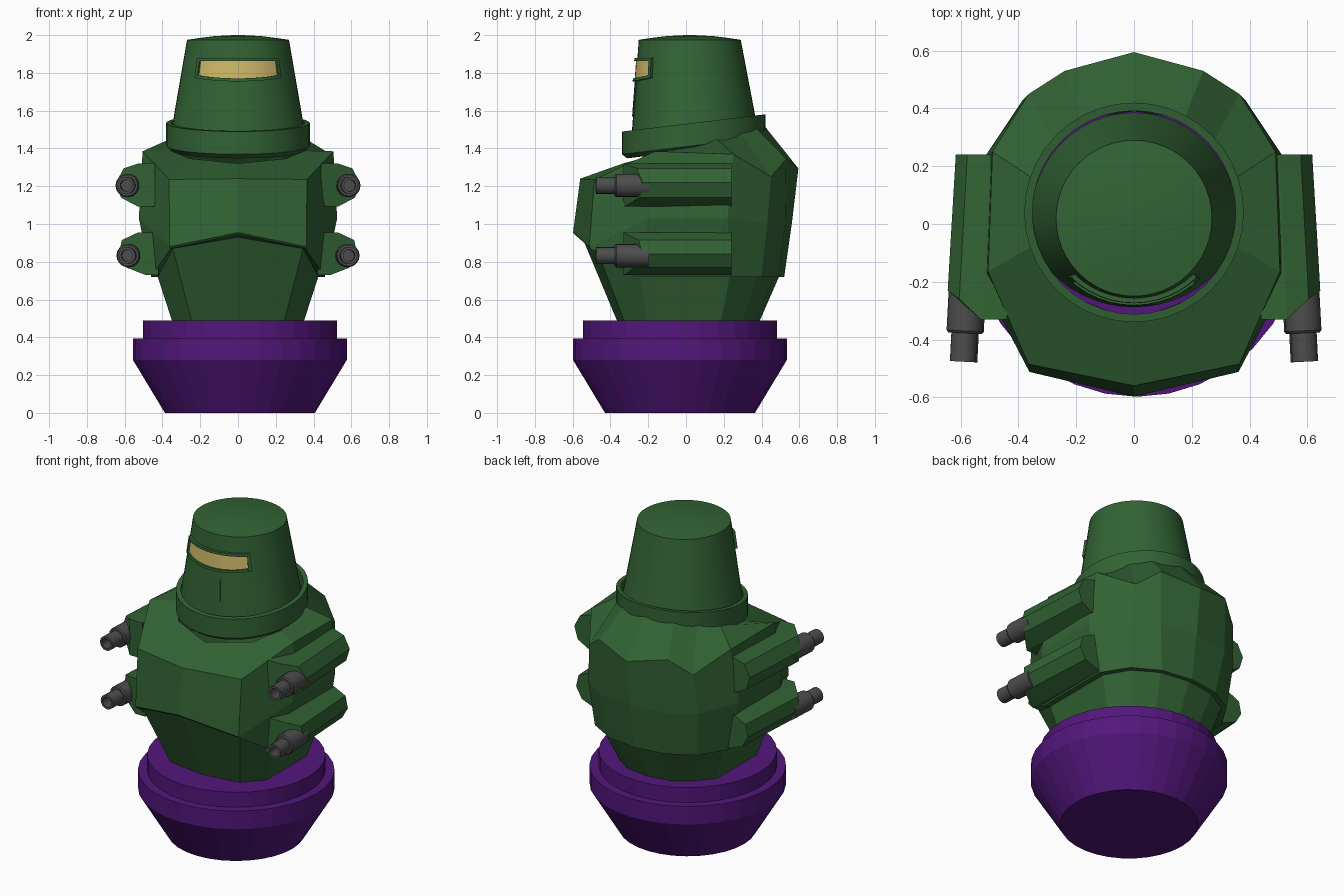
import bpy, bmesh
from math import sin, cos, pi, radians
from mathutils import Matrix

if "Cube" in bpy.data.objects:
    bpy.data.objects.remove(bpy.data.objects["Cube"])


def material(name, color):
    m = bpy.data.materials.new(name)
    m.diffuse_color = (*color, 1)
    m.use_nodes = True
    m.node_tree.nodes["Principled BSDF"].inputs["Base Color"].default_value = m.diffuse_color
    return m


GREEN = material("green", (0.032, 0.125, 0.034))
PURPLE = material("purple", (0.085, 0.008, 0.2))
GOLD = material("gold", (0.62, 0.48, 0.14))
DARK = material("dark_grey", (0.075, 0.075, 0.075))


def loft(name, rings, mat, cap_start=True, cap_end=True, smooth=False):
    """Skin closed rings of points, one after another."""
    bm = bmesh.new()
    vs = [[bm.verts.new(p) for p in r] for r in rings]
    for a, b in zip(vs, vs[1:]):
        n = len(a)
        for i in range(n):
            j = (i + 1) % n
            bm.faces.new((a[i], a[j], b[j], b[i]))
    if cap_start:
        bm.faces.new(vs[0][::-1])
    if cap_end:
        bm.faces.new(vs[-1])
    bmesh.ops.recalc_face_normals(bm, faces=bm.faces)
    me = bpy.data.meshes.new(name)
    bm.to_mesh(me)
    bm.free()
    ob = bpy.data.objects.new(name, me)
    bpy.context.collection.objects.link(ob)
    me.materials.append(mat)
    if smooth:
        bpy.ops.object.select_all(action='DESELECT')
        ob.select_set(True)
        bpy.context.view_layer.objects.active = ob
        bpy.ops.object.shade_smooth_by_angle(angle=radians(30))
    return ob


def circle(r, z, n, cx=0.0, cy=0.0, tilt=0.0):
    pts = []
    for i in range(n):
        a = 2 * pi * i / n
        y = r * sin(a)
        pts.append((cx + r * cos(a), cy + y, z + tilt * y))
    return pts


# Base: stepped tapered tub
base_profile = [(0.397, 0), (0.566, 0.28), (0.566, 0.395), (0.513, 0.395), (0.513, 0.49)]
loft("base", [circle(r, z, 32, 0.01, -0.032) for r, z in base_profile], PURPLE)


# Body: faceted shell, each ring given as its right half from front to back
def mirrored(half):
    return half + [(-x, y, z) for x, y, z in half[-2:0:-1]]


neck = [(0.375 * sin(a), 0.04 - 0.375 * cos(a), 1.42 - 0.1 * cos(a))
        for a in (0, 0.75, 1.25, 1.9, 2.3, 2.65, pi)]
shoulder = [(0, -0.56, 1.24), (0.365, -0.485, 1.236), (0.505, -0.165, 1.385), (0.49, 0.25, 1.37),
            (0.365, 0.45, 1.25), (0.24, 0.53, 1.345), (0, 0.595, 1.294)]
middle = [(0, -0.598, 0.955), (0.362, -0.512, 0.88), (0.525, -0.2, 1.03), (0.525, 0.22, 1.03),
          (0.385, 0.43, 1.0), (0.24, 0.525, 1.0), (0, 0.56, 1.0)]
rim = [(0, -0.59, 0.945), (0.358, -0.505, 0.87), (0.46, -0.27, 0.72), (0.46, 0.24, 0.72),
       (0.36, 0.4, 0.72), (0.2, 0.49, 0.72), (0, 0.52, 0.72)]
waist = [(0, -0.55, 0.93), (0.345, -0.475, 0.87), (0.425, -0.24, 0.72), (0.425, 0.23, 0.72),
         (0.34, 0.375, 0.72), (0.19, 0.465, 0.72), (0, 0.492, 0.72)]
foot = [(0, -0.362, 0.48), (0.243, -0.325, 0.48), (0.347, -0.21, 0.48), (0.347, 0.185, 0.48),
        (0.25, 0.3, 0.48), (0.15, 0.365, 0.48), (0, 0.387, 0.48)]
loft("body", [mirrored(h) for h in (neck, shoulder, middle, rim, waist, foot)],
     GREEN, False, False)

# Collar: tilted open tube around the neck
collar_profile = [(0.352, 1.39), (0.38, 1.415), (0.38, 1.535), (0.352, 1.535), (0.352, 1.39)]
loft("collar", [circle(r, z, 40, 0, 0.04, 0.12) for r, z in collar_profile],
     GREEN, False, False, True)


# Head: tapered drum, flatter at the front, with a shallow dome
def head_point(a, z, off=0.0, scale=1.0):
    """Angle 0 is the front; off lifts the point from the surface."""
    d = max(0, 1.975 - z)
    rx = 0.27 + 0.172 * d + off
    ry = 0.27 + (0.075 if cos(a) > 0 else 0.19) * d + off
    return (scale * rx * sin(a), 0.02 - scale * ry * cos(a), z)


head_rings = [(1.47, 1), (1.72, 1), (1.975, 1), (1.985, 0.75), (1.995, 0.45), (2.0, 0.08)]
loft("head", [[head_point(2 * pi * i / 48, z, 0, s) for i in range(48)] for z, s in head_rings],
     GREEN, False, True, True)


# Visor and face plate: curved panels that follow the head
def panel(name, a0, a1, low, high, off, mat, dip_low=0.0, dip_high=0.0, steps=12):
    rings = []
    for i in range(steps + 1):
        a = a0 + (a1 - a0) * i / steps
        k = max(0, (cos(a) - 0.71) / 0.29)
        z0, z1 = low - dip_low * k, high - dip_high * k
        rings.append([head_point(a, z0, -0.02), head_point(a, z0, off),
                      head_point(a, z1, off), head_point(a, z1, -0.02)])
    return loft(name, rings, mat, smooth=True)


panel("visor", -0.75, 0.75, 1.785, 1.865, 0.006, GOLD, 0.018, 0)
panel("visor_frame_top", -0.8, 0.8, 1.862, 1.878, 0.016, GREEN)
panel("visor_frame_bottom", -0.8, 0.8, 1.773, 1.789, 0.016, GREEN, 0.018, 0.018)
for side, s in (("left", -1), ("right", 1)):
    panel("visor_frame_" + side, s * 0.735, s * 0.8, 1.773, 1.878, 0.016, GREEN, steps=2)
panel("face_plate", -0.2, 0.2, 1.57, 1.76, 0.005, GREEN, steps=6)

# Gun pods: cross-sections in x, z, slanted at the front
pod_sections = {
    "upper": [(0.44, 1.32), (0.53, 1.32), (0.605, 1.295), (0.645, 1.22),
              (0.62, 1.14), (0.53, 1.092), (0.44, 1.092)],
    "lower": [(0.42, 0.955), (0.53, 0.955), (0.615, 0.915), (0.632, 0.84),
              (0.592, 0.77), (0.49, 0.73), (0.42, 0.73)],
}
gun_centres = {"upper": (0.578, 1.204), "lower": (0.573, 0.833)}
# Barrel profile: radius and distance forward, ending in a hollow muzzle
barrel_profile = [(0.062, 0.0), (0.062, 0.17), (0.056, 0.178), (0.045, 0.178),
                  (0.045, 0.277), (0.031, 0.277), (0.031, 0.2)]

for level, section in pod_sections.items():
    cx, cz = gun_centres[level]
    for side, s in (("left", -1), ("right", 1)):
        front, back = [], []
        for x, z in section:
            slant = min(1, max(0, (x - 0.535) / 0.1))
            front.append((s * x, -0.33 + 0.1 * slant, z))
            back.append((s * (x - 0.028), 0.24, z))
        loft(f"{level}_pod_{side}", [back, front], GREEN)
        rings = [[(r * cos(2 * pi * i / 16), -d, r * sin(2 * pi * i / 16)) for i in range(16)]
                 for r, d in barrel_profile]
        barrel = loft(f"{level}_barrel_{side}", rings, DARK, smooth=True)
        barrel.matrix_world = (Matrix.Translation((s * cx, -0.2, cz))
                               @ Matrix.Rotation(s * radians(3), 4, 'Z'))
